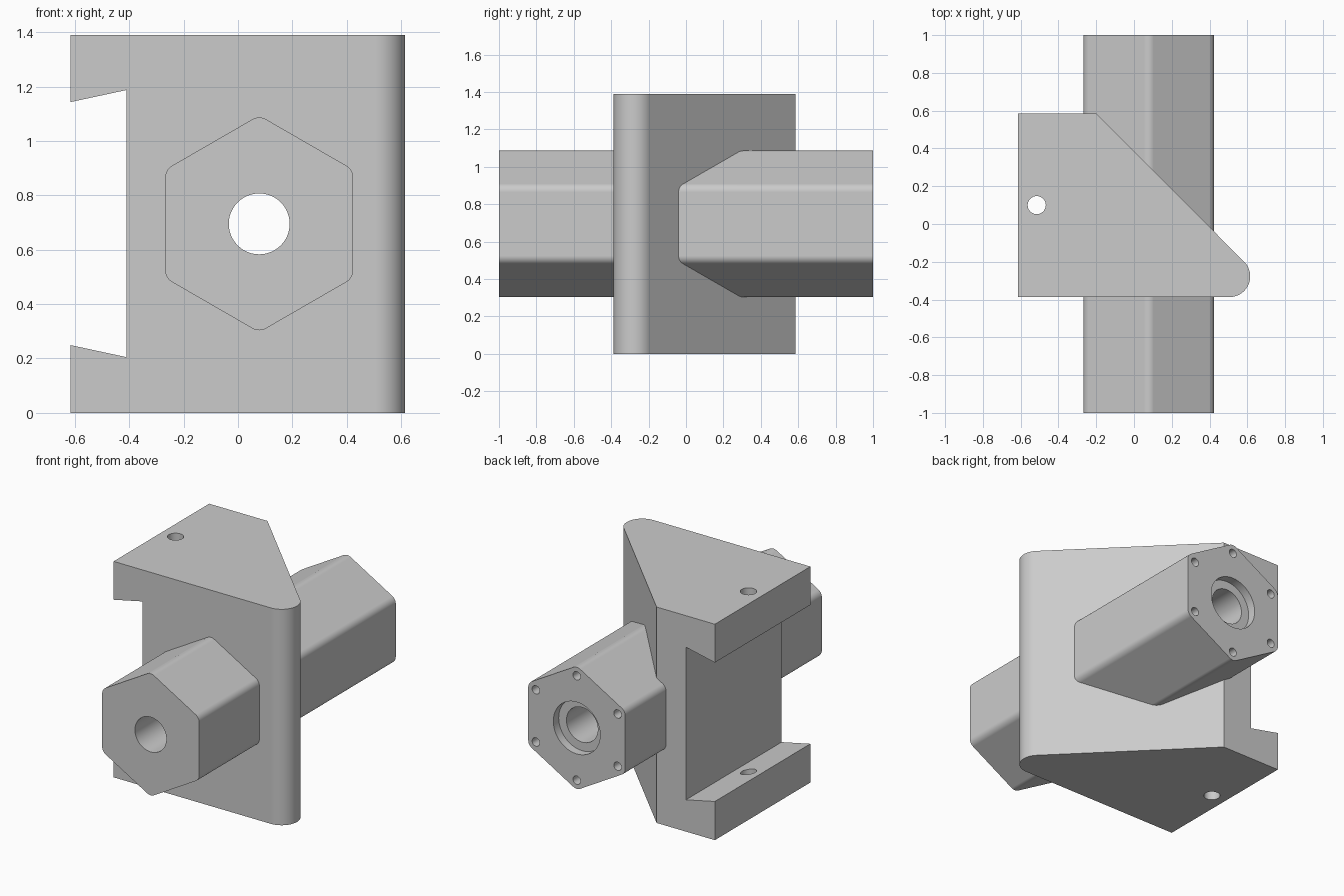
import bpy, bmesh, math
from mathutils import Vector

if "Cube" in bpy.data.objects:
    bpy.data.objects.remove(bpy.data.objects["Cube"])

grey = bpy.data.materials.new("plain grey")
grey.diffuse_color = (0.6, 0.6, 0.6, 1)
grey.use_nodes = True
grey.node_tree.nodes["Principled BSDF"].inputs["Base Color"].default_value = grey.diffuse_color

HX, HZ = 0.078, 0.695      # axis of the hexagonal barrel


def prism(name, pts, axis, lo, hi):
    """Extrude a 2D outline along 'Y' (points are x, z) or 'Z' (points are x, y)."""
    bm = bmesh.new()
    place = (lambda a, b, t: (a, t, b)) if axis == 'Y' else (lambda a, b, t: (a, b, t))
    low = [bm.verts.new(place(a, b, lo)) for a, b in pts]
    high = [bm.verts.new(place(a, b, hi)) for a, b in pts]
    bm.faces.new(low)
    bm.faces.new(high[::-1])
    n = len(pts)
    for i in range(n):
        j = (i + 1) % n
        bm.faces.new((low[i], high[i], high[j], low[j]))
    bmesh.ops.recalc_face_normals(bm, faces=bm.faces)
    me = bpy.data.meshes.new(name)
    bm.to_mesh(me)
    bm.free()
    me.materials.append(grey)
    ob = bpy.data.objects.new(name, me)
    bpy.context.collection.objects.link(ob)
    return ob


def arc(cx, cy, r, a0, a1, n):
    return [(cx + r * math.cos(math.radians(a0 + (a1 - a0) * i / n)),
             cy + r * math.sin(math.radians(a0 + (a1 - a0) * i / n))) for i in range(n + 1)]


def circle(cx, cy, r, n=48):
    return arc(cx, cy, r, 0, 360, n)[:-1]


def combine(target, other, operation):
    mod = target.modifiers.new("bool", 'BOOLEAN')
    mod.operation, mod.solver, mod.object = operation, 'EXACT', other
    bpy.context.view_layer.objects.active = target
    bpy.ops.object.modifier_apply(modifier=mod.name)
    bpy.data.objects.remove(other, do_unlink=True)


# Wedge-shaped block with one rounded corner
outline = [(-0.615, 0.585), (-0.615, -0.387)]
outline += arc(0.505, -0.277, 0.11, -90, 45, 20)
outline += [(-0.2, 0.585)]
bracket = prism("bracket", outline, 'Z', 0, 1.39)

# Dovetail slot on the left side
slot = [(-0.41, 0.205), (-0.41, 1.187), (-0.615, 1.143), (-0.8, 1.103),
        (-0.8, 0.289), (-0.615, 0.249)]
combine(bracket, prism("slot_cutter", slot, 'Y', -0.8, 0.8), 'DIFFERENCE')

# Vertical pin hole through both flanges
combine(bracket, prism("pin_cutter", circle(-0.515, 0.1, 0.048, 32), 'Z', -0.2, 1.6), 'DIFFERENCE')

# Hexagonal barrel with rounded corners
round_r = 0.05
corner_r = (0.3455 - round_r) / math.cos(math.radians(30))
hexagon = []
for k in range(6):
    a = 30 + 60 * k
    c = Vector((HX, HZ)) + corner_r * Vector((math.cos(math.radians(a)), math.sin(math.radians(a))))
    hexagon += arc(c.x, c.y, round_r, a - 30, a + 30, 8)
combine(bracket, prism("barrel", hexagon, 'Y', -1, 1), 'UNION')

# Through bore and rear counterbore
combine(bracket, prism("bore_cutter", circle(HX, HZ, 0.112), 'Y', -1.2, 1.2), 'DIFFERENCE')
combine(bracket, prism("recess_cutter", circle(HX, HZ, 0.167), 'Y', 0.945, 1.2), 'DIFFERENCE')

# Six screw holes in the rear face
for k in range(6):
    a = math.radians(30 + 60 * k)
    hole = circle(HX + 0.336 * math.cos(a), HZ + 0.336 * math.sin(a), 0.027, 24)
    combine(bracket, prism("screw_cutter", hole, 'Y', 0.85, 1.2), 'DIFFERENCE')

# Smooth curved areas, keep flat faces flat
bpy.ops.object.select_all(action='DESELECT')
bracket.select_set(True)
bpy.context.view_layer.objects.active = bracket
bpy.ops.object.shade_smooth_by_angle(angle=math.radians(25))
weighted = bracket.modifiers.new("weighted normals", 'WEIGHTED_NORMAL')
weighted.keep_sharp = True
